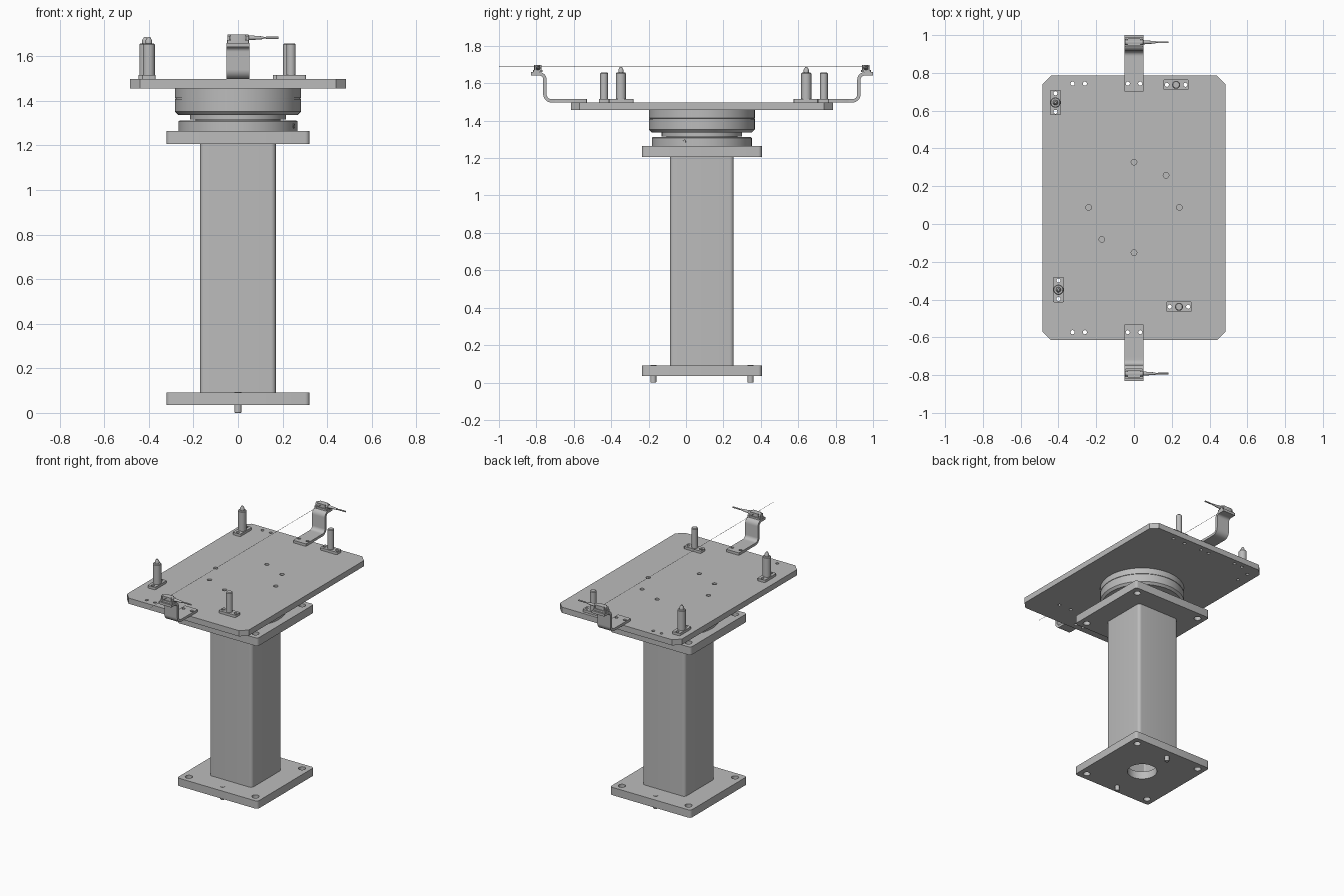
import bpy, bmesh, math
from mathutils import Matrix, Vector

if "Cube" in bpy.data.objects:
    bpy.data.objects.remove(bpy.data.objects["Cube"])

C = 0.085            # y of the column axis
TOP = 1.497          # top face of the table

grey = bpy.data.materials.new("machine_grey")
grey.diffuse_color = (0.5, 0.5, 0.5, 1)
grey.use_nodes = True
grey.node_tree.nodes["Principled BSDF"].inputs["Base Color"].default_value = grey.diffuse_color


def finish(name, bm, angle=32):
    bmesh.ops.remove_doubles(bm, verts=bm.verts, dist=1e-5)
    bmesh.ops.recalc_face_normals(bm, faces=bm.faces)
    me = bpy.data.meshes.new(name)
    bm.to_mesh(me)
    bm.free()
    me.materials.append(grey)
    me.shade_smooth()
    me.set_sharp_from_angle(angle=math.radians(angle))
    ob = bpy.data.objects.new(name, me)
    bpy.context.collection.objects.link(ob)
    return ob


def circle(x, y, r, n=24):
    return [(x + r * math.cos(2 * math.pi * i / n), y + r * math.sin(2 * math.pi * i / n)) for i in range(n)]


def rounded(x, y, hx, hy, r, n=4):
    pts = []
    for k, (sx, sy) in enumerate([(1, 1), (-1, 1), (-1, -1), (1, -1)]):
        for i in range(n + 1):
            a = math.pi / 2 * (k + i / n)
            pts.append((x + sx * (hx - r) + r * math.cos(a), y + sy * (hy - r) + r * math.sin(a)))
    return pts


def prism(name, loops, z0, z1, matrix=Matrix()):
    """Extrude a filled outline; the loops after the first are holes."""
    cu = bpy.data.curves.new(name, 'CURVE')
    cu.dimensions, cu.fill_mode = '2D', 'BOTH'
    cu.extrude = (z1 - z0) / 2
    for loop in loops:
        sp = cu.splines.new('POLY')
        sp.points.add(len(loop) - 1)
        for p, (x, y) in zip(sp.points, loop):
            p.co = (x, y, 0, 1)
        sp.use_cyclic_u = True
    tmp = bpy.data.objects.new(name, cu)
    bpy.context.collection.objects.link(tmp)
    me = bpy.data.meshes.new_from_object(tmp.evaluated_get(bpy.context.evaluated_depsgraph_get()))
    bm = bmesh.new()
    bm.from_mesh(me)
    bm.transform(matrix @ Matrix.Translation((0, 0, (z0 + z1) / 2)))
    bpy.data.objects.remove(tmp)
    bpy.data.curves.remove(cu)
    bpy.data.meshes.remove(me)
    return finish(name, bm)


def lathe(name, profile, origin, axis=(0, 0, 1), n=64):
    """Spin (radius, height) points around an axis, capped at both ends."""
    bm = bmesh.new()
    rot = Vector((0, 0, 1)).rotation_difference(Vector(axis)).to_matrix().to_4x4()
    rings = [[bm.verts.new((x, y, h)) for x, y in circle(0, 0, r, n)] for r, h in profile]
    for a, b in zip(rings, rings[1:]):
        for i in range(n):
            j = (i + 1) % n
            bm.faces.new((a[i], a[j], b[j], b[i]))
    bm.faces.new(rings[0])
    bm.faces.new(rings[-1])
    bm.transform(Matrix.Translation(origin) @ rot)
    return finish(name, bm)


# Column with its two square flanges
bolts = [circle(sx * 0.265, C + sy * 0.265, 0.024) for sx in (-1, 1) for sy in (-1, 1)]
square = rounded(0, C, 0.321, 0.321, 0.02)
prism("base_flange", [square, circle(0, C, 0.1, 40)] + bolts, 0.036, 0.092)
prism("top_flange", [square] + bolts, 1.207, 1.265)
prism("column", [rounded(0, C, 0.17, 0.17, 0.022, 6), rounded(0, C, 0.148, 0.148, 0.01)], 0.092, 1.207)
for s in (-1, 1):
    lathe("locating_dowel", [(0.014, 0), (0.016, 0.003), (0.016, 0.094)], (0, C + s * 0.26, 0), n=24)

# Turntable bearing
lathe("turntable", [(0.267, 1.265), (0.267, 1.308), (0.262, 1.312), (0.19, 1.312), (0.19, 1.316),
                    (0.215, 1.316), (0.215, 1.337), (0.268, 1.337), (0.283, 1.352), (0.283, 1.408),
                    (0.28, 1.409), (0.28, 1.412), (0.283, 1.413), (0.283, 1.456)], (0, C, 0), n=96)
a = math.radians(-21)
d = Vector((math.cos(a), math.sin(a), 0))
lathe("set_screw", [(0.011, 0), (0.011, 0.006), (0.006, 0.006), (0.006, 0.002)],
      Vector((0, C, 1.288)) + d * 0.264, d, 16)

# Pins on pads: x, y, pad half sizes, pin radius, tipped
pins = [(-0.416, 0.643, 0.03, 0.067, 0.027, True), (-0.400, -0.348, 0.03, 0.067, 0.027, True),
        (0.223, 0.737, 0.067, 0.028, 0.021, False), (0.238, -0.438, 0.067, 0.028, 0.021, False)]
table_holes = []
for x, y, hx, hy, r, tipped in pins:
    ox, oy = (0, 0.049) if tipped else (0.049, 0)
    holes = [circle(x + s * ox, y + s * oy, 0.011, 16) for s in (-1, 1)]
    table_holes += holes
    prism("pin_pad", [rounded(x, y, hx, hy, 0.008, 3)] + holes, TOP, TOP + 0.018)
    profile = [(r, TOP + 0.018), (r, 1.652), (r - 0.004, 1.657)]
    if tipped:
        profile += [(0.014, 1.657), (0.014, 1.672), (0.006, 1.686)]
    lathe("locating_pin" if tipped else "support_pin", profile, (x, y, 0), n=32)

# Table plate with chamfered corners and through holes
for k in range(8):
    if k not in (3, 7):
        t = k * math.pi / 4
        table_holes.append(circle(0.24 * math.cos(t), C + 0.003 + 0.24 * math.sin(t), 0.015, 20))
for s in (-1, 1):
    for x in (-0.325, -0.26, -0.033, 0.033):
        table_holes.append(circle(x, C + s * 0.658, 0.011, 16))
prism("table_plate", [rounded(0, C, 0.485, 0.70, 0.046, 1)] + table_holes, 1.456, TOP)

# Sensor brackets, one at each end
side = Matrix(((0, 0, 1, 0), (1, 0, 0, 0), (0, 1, 0, 0), (0, 0, 0, 1)))
T = 0.009            # half thickness of the sheet
for s, end in ((-1, "front"), (1, "back")):
    def Y(v):
        return C + s * v
    prism(end + "_bracket_foot", [rounded(0, Y(0.7025), 0.051, 0.0875, 0.006, 2)] +
          [circle(x, Y(0.658), 0.011, 16) for x in (-0.033, 0.033)], TOP, TOP + 2 * T)
    inner, outer = [], []
    for i in range(9):      # lower bend
        t = math.radians(-90 + 90 * i / 8)
        for lst, r in ((inner, 0.035 - T), (outer, 0.035 + T)):
            lst.append((Y(0.8045 + r * math.cos(t)), 1.541 + r * math.sin(t)))
    for i in range(9):      # upper bend
        t = math.radians(180 - 90 * i / 8)
        for lst, r in ((inner, 0.03 + T), (outer, 0.03 - T)):
            lst.append((Y(0.8695 + r * math.cos(t)), 1.62 + r * math.sin(t)))
    inner = [(Y(0.785), TOP + 2 * T)] + inner + [(Y(0.915), 1.659)]
    outer = [(Y(0.785), TOP)] + outer + [(Y(0.915), 1.641)]
    prism(end + "_bracket_riser", [inner + outer[::-1]], -0.051, 0.051, side)

    # Sensor with its cable pointing to +x
    yc = Y(0.877)
    prism(end + "_sensor_base", [rounded(0, yc, 0.049, 0.026, 0.006, 2)], 1.659, 1.672)
    prism(end + "_sensor_body", [rounded(0, yc, 0.034, 0.02, 0.005, 2)], 1.672, 1.697)
    for x in (-0.042, 0.042):
        lathe(end + "_sensor_screw", [(0.006, 0), (0.006, 0.02)], (x, Y(0.89), 1.672), n=12)
    lathe(end + "_cable_gland", [(0.015, -0.047), (0.015, 0.047), (0.011, 0.05), (0.006, 0.115)],
          (0, yc, 1.683), (1, 0, 0), 20)
    lathe(end + "_cable", [(0.004, 0.1), (0.004, 0.125), (0.005, 0.127), (0.005, 0.182)],
          (0, yc, 1.683), (1, 0, 0), 12)

# Thin sight line between the sensors
lathe("sight_line", [(0.001, -1.0), (0.001, 0.96)], (0, 0, 1.69), (0, 1, 0), 8)
